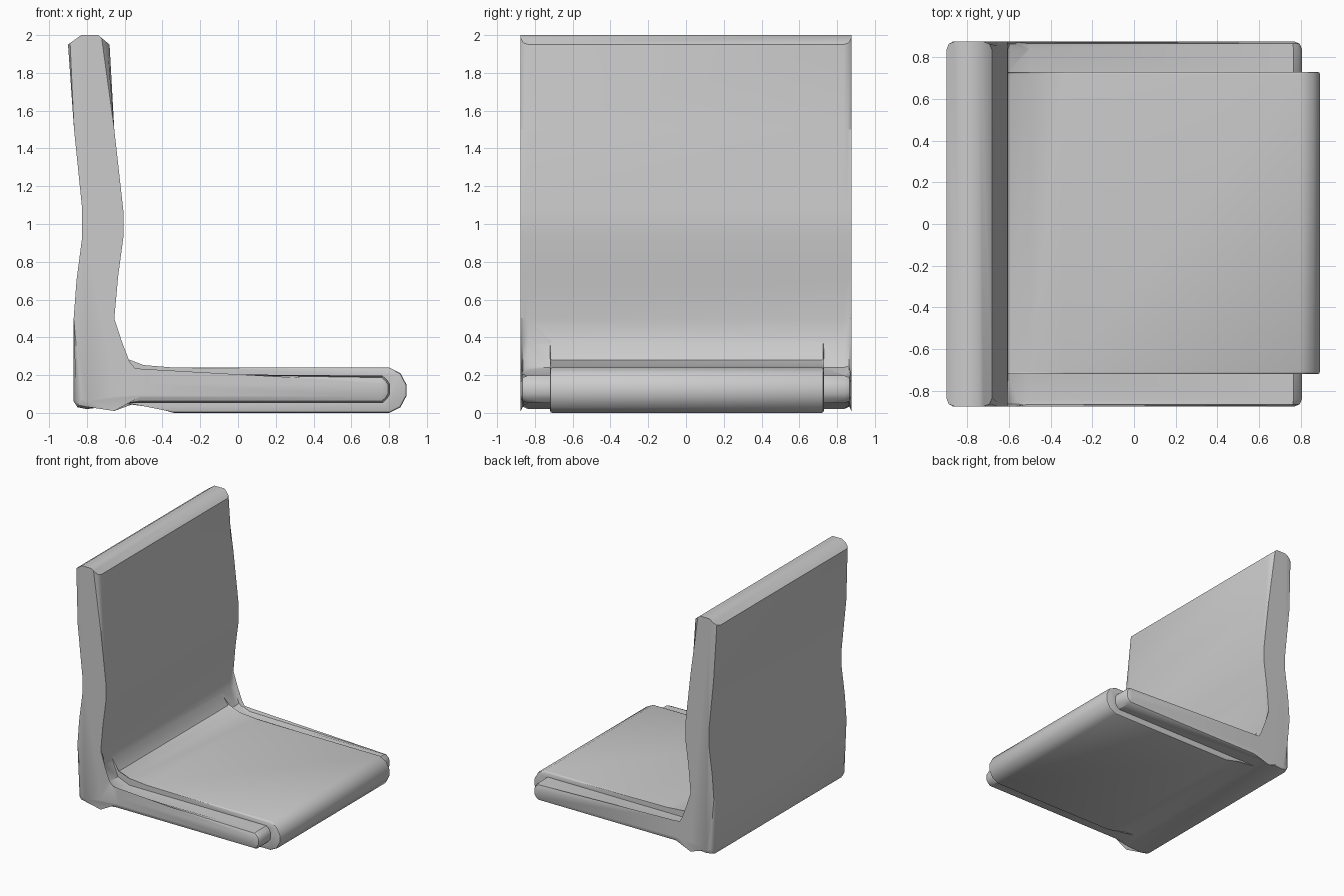
import bpy, bmesh

if "Cube" in bpy.data.objects:
    bpy.data.objects.remove(bpy.data.objects["Cube"])


def slab(name, profile, y0, y1, bevel, segments=2, keep=None):
    """Extrude an xz profile along y and round the rims of its two ends."""
    bm = bmesh.new()
    a = [bm.verts.new((x, y0, z)) for x, z in profile]
    b = [bm.verts.new((x, y1, z)) for x, z in profile]
    caps = [bm.faces.new(a), bm.faces.new(b[::-1])]
    n = len(profile)
    for i in range(n):
        j = (i + 1) % n
        bm.faces.new((a[j], a[i], b[i], b[j]))
    rims = [e for c in caps for e in c.edges if keep is None or keep(e)]
    bmesh.ops.bevel(bm, geom=rims, offset=bevel, segments=segments,
                    profile=0.5, affect='EDGES', clamp_overlap=False)
    bmesh.ops.recalc_face_normals(bm, faces=bm.faces)
    me = bpy.data.meshes.new(name)
    bm.to_mesh(me)
    bm.free()
    ob = bpy.data.objects.new(name, me)
    bpy.context.collection.objects.link(ob)
    return ob


# curved backrest, full width; its top rim keeps square ends
back = slab("seat_and_backrest", [
    (-0.80, 0.02), (-0.85, 0.03), (-0.87, 0.06), (-0.87, 0.50), (-0.855, 0.70),
    (-0.825, 0.93), (-0.825, 1.08), (-0.868, 1.50), (-0.90, 1.95),
    (-0.83, 2.00), (-0.74, 2.00), (-0.68, 1.95), (-0.655, 1.50),
    (-0.607, 1.07), (-0.607, 0.93), (-0.635, 0.72), (-0.655, 0.50),
    (-0.655, 0.37), (-0.605, 0.24), (-0.50, 0.196), (-0.50, 0.055), (-0.66, 0.05)],
    -0.875, 0.875, 0.04,
    keep=lambda e: min(v.co.z for v in e.verts) < 1.94
    and min(v.co.x for v in e.verts) < -0.501)

# seat cushion, with a rounded front and a raised underside at the back
cushion = slab("seat_cushion", [
    (-0.72, 0.10), (-0.66, 0.052), (-0.50, 0.048), (-0.34, 0.00), (0.80, 0.00),
    (0.86, 0.03), (0.892, 0.09), (0.892, 0.15), (0.86, 0.21), (0.80, 0.24),
    (-0.34, 0.24), (-0.50, 0.253), (-0.605, 0.28), (-0.657, 0.38), (-0.72, 0.38)],
    -0.72, 0.73, 0.012)

# thin rails along both sides of the cushion
rail = [(-0.70, 0.052), (0.765, 0.052), (0.79, 0.075), (0.805, 0.10),
        (0.805, 0.15), (0.79, 0.175), (0.765, 0.197), (-0.50, 0.197),
        (-0.605, 0.24), (-0.70, 0.28)]
rails = [slab("side_rail", rail, min(s * 0.68, s * 0.875), max(s * 0.68, s * 0.875), 0.035)
         for s in (-1, 1)]

# fuse everything into one shell
for part in [cushion] + rails:
    mod = back.modifiers.new("join", 'BOOLEAN')
    mod.operation = 'UNION'
    mod.solver = 'EXACT'
    mod.object = part
bpy.context.view_layer.objects.active = back
for ob in bpy.context.selected_objects:
    ob.select_set(False)
back.select_set(True)
for mod in list(back.modifiers):
    bpy.ops.object.modifier_apply(modifier=mod.name)
for part in [cushion] + rails:
    bpy.data.objects.remove(part)
bpy.ops.object.shade_smooth_by_angle(angle=0.7)
